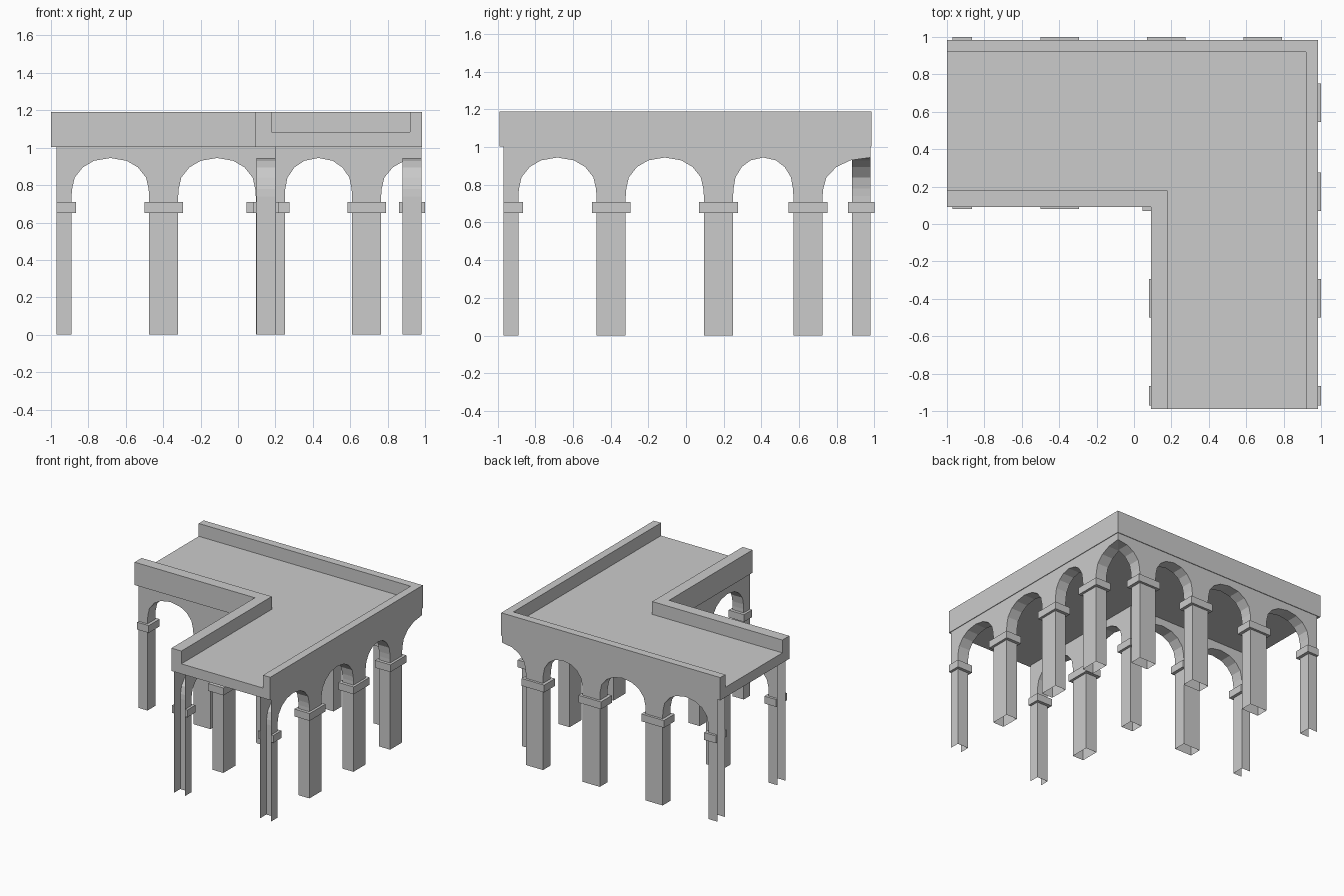
import bpy, bmesh

if "Cube" in bpy.data.objects:
    bpy.data.objects.remove(bpy.data.objects["Cube"])

# half-arch: (fraction of half span, height) from springing to crown
ARCH = [(0, .74), (.015, .78), (.08, .84), (.29, .895), (.58, .93), (1, .945)]
START, TOP = -.97, 1.003


def finish(name, bm):
    bmesh.ops.remove_doubles(bm, verts=bm.verts, dist=1e-5)
    bmesh.ops.recalc_face_normals(bm, faces=bm.faces)
    me = bpy.data.meshes.new(name)
    bm.to_mesh(me)
    bm.free()
    bpy.context.collection.objects.link(bpy.data.objects.new(name, me))


def place(axis, t, s, z):
    """t runs along the wall, s across it."""
    return (t, s, z) if axis == 'x' else (s, t, z)


def capital(name, axis, inner, outer, open_end=False):
    """Band around a pier; inner/outer are (t0, t1, s0, s1). Open ends make a U."""
    def ring(r):
        t0, t1, s0, s1 = r
        return [(t0, s0), (t1, s0), (t1, s1), (t0, s1)]
    bm = bmesh.new()
    rows = []
    for (ti, si), (to, so) in zip(ring(inner), ring(outer)):
        rows.append([bm.verts.new(place(axis, *p)) for p in
                     ((ti, si, .65), (to, so, .65), (to, so, .71), (ti, si, .71))])
    for i in range(3 if open_end else 4):
        a, b = rows[i], rows[(i + 1) % 4]
        for k in range(3):
            bm.faces.new((a[k], b[k], b[k + 1], a[k + 1]))
    if open_end:
        bm.faces.new(rows[0])
        bm.faces.new(rows[3])
    finish(name, bm)


def arcade(name, axis, s0, s1, spans, end, half=None):
    """Hollow arcade wall, open at the feet and ends, with capitals on the piers."""
    pts = [(START, 0)]
    for a, b in spans:
        h = (b - a) / 2
        pts += [(a, 0)] + [(a + f * h, z) for f, z in ARCH]
        pts += [(b - f * h, z) for f, z in ARCH[-2::-1]] + [(b, 0)]
    if half is not None:
        pts += [(half, 0)] + [(half + f * (end - half), z) for f, z in ARCH]
    else:
        pts += [(end, 0)]
    n = len(pts)
    pts += [(end, TOP), (START, TOP)]
    bm = bmesh.new()
    A = [bm.verts.new(place(axis, t, s0, z)) for t, z in pts]
    B = [bm.verts.new(place(axis, t, s1, z)) for t, z in pts]
    bm.faces.new(A)
    bm.faces.new(B[::-1])
    for i in range(n - 1):
        if pts[i][1] or pts[i + 1][1]:
            bm.faces.new((A[i], A[i + 1], B[i + 1], B[i]))
    finish(name, bm)

    o, d = .025, .02
    edges = [START] + [e for sp in spans for e in sp] + ([half] if half is not None else [])
    for k in range(0, len(edges) - 1, 2):
        a, b = edges[k], edges[k + 1]
        first = k == 0
        capital(f"{name}_capital_{k // 2}", axis, (a, b, s0, s1),
                (a if first else a - o, b + o, s0 - d, s1 + d), first)


# four arcade walls: two outer ones meet in a corner half-arch, two inner share a pier
outer = [(-.89, -.475), (-.32, .095)]
arcade("back_arcade", 'x', .88, .98, outer + [(.25, .61)], .98, .765)
arcade("right_arcade", 'y', .88, .98, outer + [(.25, .57)], .98, .725)
arcade("inner_front_arcade", 'x', .10, .20, outer, .20)
arcade("inner_left_arcade", 'y', .10, .20, outer, .20)
capital("inner_corner_capital", 'x', (.10, .20, .10, .20), (.045, .22, .07, .22))

# L-shaped deck with parapets: one cross-section swept round the corner
PROFILE = [(.985, 1.003), (.985, 1.19), (.92, 1.19), (.92, 1.085),
           (.18, 1.085), (.18, 1.19), (.09, 1.19), (.09, 1.003)]
bm = bmesh.new()
rows = [[bm.verts.new(p) for p in ((-1, o, z), (o, o, z), (o, -.99, z))] for o, z in PROFILE]
for i in range(len(rows)):
    a, b = rows[i], rows[(i + 1) % len(rows)]
    for k in range(2):
        bm.faces.new((a[k], a[k + 1], b[k + 1], b[k]))
for k in (0, 2):
    bm.faces.new([r[k] for r in rows])
finish("deck_with_parapets", bm)
